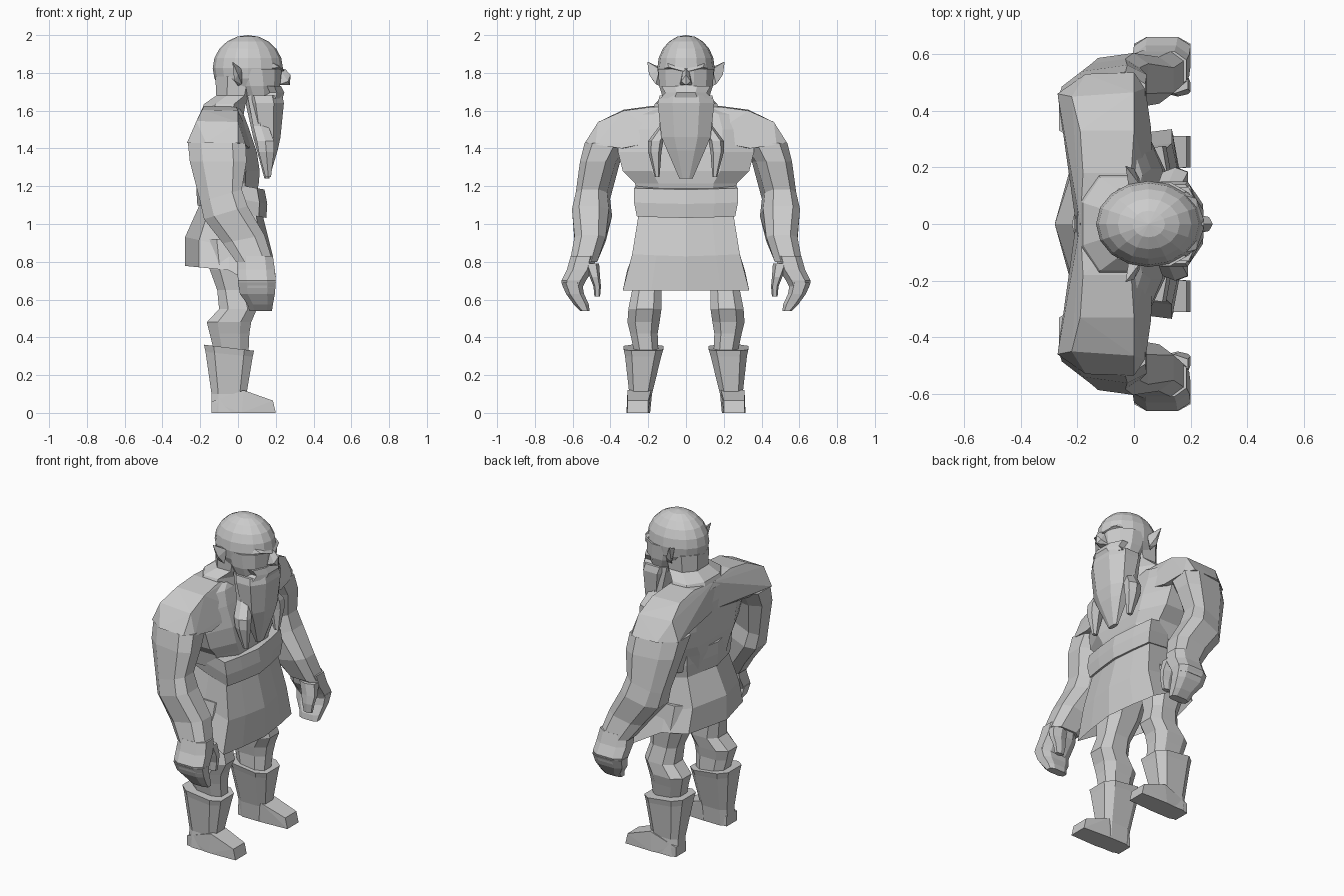
import bpy, bmesh, math
from mathutils import Vector

skin = bpy.data.materials.new("plain grey")
skin.diffuse_color = (0.6, 0.6, 0.6, 1)


def finish(name, bm, mirror):
    bmesh.ops.recalc_face_normals(bm, faces=bm.faces)
    me = bpy.data.meshes.new(name)
    bm.to_mesh(me)
    bm.free()
    me.materials.append(skin)
    ob = bpy.data.objects.new(name, me)
    bpy.context.collection.objects.link(ob)
    if mirror:
        ob.modifiers.new("Mirror", 'MIRROR').use_axis = (False, True, False)
    return ob


def loft(name, rings, n=8, p=0.8, turn=0.5, mirror=False, dirs=None, caps=True):
    """Skin stacked sections: (z, x0, x1, y0, y1, slope along x, slope along y, skew)."""
    bm = bmesh.new()
    if not dirs:
        dirs = []
        for i in range(n):
            t = (i + turn) * 2 * math.pi / n
            c, s = math.cos(t), math.sin(t)
            dirs.append((math.copysign(abs(c) ** p, c), math.copysign(abs(s) ** p, s)))
    n = len(dirs)
    mx, my = max(d[0] for d in dirs), max(d[1] for d in dirs)
    loops = []
    for z, x0, x1, y0, y1, *extra in rings:
        sx, sy, skew = (extra + [0, 0, 0])[:3]
        loop = []
        for a, b in dirs:
            dx, dy = a / mx * (x1 - x0) / 2, b / my * (y1 - y0) / 2
            loop.append(bm.verts.new(((x0 + x1) / 2 + dx, (y0 + y1) / 2 + dy + skew * dx,
                                      z + sx * dx + sy * dy)))
        loops.append(loop)
    for a, b in zip(loops, loops[1:]):
        for i in range(n):
            j = (i + 1) % n
            bm.faces.new((a[i], a[j], b[j], b[i]))
    if caps:
        bm.faces.new(loops[0])
        bm.faces.new(loops[-1])
    return finish(name, bm, mirror)


def hull(name, pts, mirror=False):
    bm = bmesh.new()
    for q in pts:
        bm.verts.new(q)
    bmesh.ops.convex_hull(bm, input=bm.verts)
    return finish(name, bm, mirror)


# Torso, tapering to the waist, with sloping shoulder yokes
loft("torso", [(1.12, -.18, .09, -.25, .25), (1.215, -.20, .11, -.27, .27),
               (1.28, -.205, .115, -.335, .335), (1.38, -.21, .10, -.36, .36),
               (1.50, -.205, .06, -.36, .36), (1.58, -.19, .03, -.32, .32),
               (1.61, -.18, .01, -.22, .22)], p=.7)
hull("shoulder", [(-.19, 0, 1.61), (0, 0, 1.61), (-.18, .18, 1.625), (-.01, .18, 1.62),
                  (-.19, .33, 1.605), (.0, .33, 1.60), (-.22, .45, 1.545), (.0, .465, 1.54),
                  (-.27, .46, 1.43), (-.17, .53, 1.43), (0, .535, 1.43), (.04, .48, 1.42),
                  (-.21, .32, 1.40), (.06, .34, 1.40), (.07, .10, 1.45), (-.205, 0, 1.45)], True)
loft("neck", [(1.58, -.20, .03, -.19, .19), (1.635, -.18, .04, -.165, .165),
              (1.68, -.115, .09, -.12, .12), (1.78, -.12, .12, -.125, .125)], p=.9)

# Head, jaw and face
bm = bmesh.new()
bmesh.ops.create_uvsphere(bm, u_segments=16, v_segments=10, radius=1)
for v in bm.verts:
    v.co = Vector((.052 + .186 * v.co.x, .152 * v.co.y, 1.825 + .175 * v.co.z))
finish("head", bm, False)
loft("jaw", [(1.66, .02, .205, -.12, .12), (1.73, -.02, .222, -.142, .142),
             (1.82, -.06, .232, -.148, .148)], n=12, p=.95)
hull("brow", [(.18, .10, 1.855), (.18, .115, 1.825), (.22, .09, 1.83), (.245, .02, 1.81),
              (.22, 0, 1.85), (.16, 0, 1.86), (.245, 0, 1.81), (.18, 0, 1.80)], True)
hull("nose", [(.22, .015, 1.82), (.22, -.015, 1.82), (.25, 0, 1.82), (.265, .025, 1.755),
              (.265, -.025, 1.755), (.278, 0, 1.79), (.21, .035, 1.735), (.21, -.035, 1.735),
              (.275, 0, 1.735)])
loft("moustache", [(1.665, .10, .235, -.135, .135), (1.695, .10, .245, -.11, .11),
                   (1.73, .10, .228, -.13, .13)], p=.9)
hull("ear", [(.02, .14, 1.82), (-.02, .14, 1.83), (.0, .14, 1.73), (.02, .16, 1.74),
             (-.03, .205, 1.86), (-.02, .175, 1.76), (.0, .195, 1.79)], True)

# Beard with a pair of hanging side locks
loft("beard", [(1.68, .03, .235, -.14, .14), (1.64, .04, .243, -.15, .15),
               (1.46, .08, .225, -.13, .13), (1.39, .10, .21, -.10, .10),
               (1.24, .14, .165, -.035, .035)], p=.85)
loft("beard_lock", [(1.68, .05, .12, .07, .13), (1.52, .08, .16, .08, .14),
                    (1.44, .10, .19, .12, .20), (1.38, .11, .19, .13, .20),
                    (1.25, .145, .175, .14, .165)], n=6, mirror=True)

# Arms, from the shoulder to the wrist
loft("arm", [(1.43, -.265, .04, .30, .525, 0, 0, .14),
             (1.33, -.255, .045, .36, .55, 0, 0, .14),
             (1.15, -.20, .02, .41, .575, .3, 0, .14), (1.06, -.18, .05, .40, .595, .3, 0, .14),
             (.92, -.08, .14, .425, .59, .2), (.80, -.01, .185, .47, .615)],
     p=.7, mirror=True)

# Cupped hands with a separate thumb
loft("palm", [(.83, 0, .185, .475, .61), (.76, -.005, .195, .49, .63),
              (.70, 0, .20, .53, .66), (.66, .01, .195, .55, .65)],
     p=.7, mirror=True)
loft("fingers", [(.69, .0, .20, .55, .66), (.63, .01, .195, .54, .635),
                 (.575, .05, .185, .515, .595), (.54, .06, .18, .51, .56)],
     p=.65, mirror=True)
loft("thumb", [(.79, .09, .19, .46, .54), (.72, .11, .20, .455, .51),
               (.67, .12, .19, .45, .49), (.615, .13, .18, .455, .485)],
     n=6, mirror=True)

# Belt and flared skirt: wide shallow-pointed front, narrower pointed back
wrap = [(1, 0), (.9, .55), (.78, 1), (0, .93), (-.68, .8), (-1, 0),
        (-.68, -.8), (0, -.93), (.78, -1), (.9, -.55)]
loft("belt", [(1.065, -.215, .15, -.26, .26, -.18), (1.14, -.22, .155, -.275, .275, -.18),
              (1.215, -.22, .14, -.275, .275, -.18)], dirs=wrap)
skirt = loft("skirt", [(1.08, -.20, .13, -.25, .25, -.18), (.88, -.28, .185, -.285, .285, -.22),
                       (.71, -.28, .185, -.335, .335, -.29)], dirs=wrap, caps=False)
# Hem stays high along the sides and back, and drops only at the front
for v in skirt.data.vertices:
    if v.co.z < .8 and v.co.x < .1:
        v.co.z = .75 - .1 * v.co.x
    elif v.co.z < .8:
        v.co.z = .648

# Legs with bent knees
loft("leg", [(.92, -.18, .10, .03, .27), (.76, -.15, .07, .09, .295),
             (.65, -.11, .07, .13, .285), (.55, -.10, .10, .13, .305),
             (.48, -.165, .07, .14, .31), (.42, -.15, .06, .15, .295),
             (.30, -.12, .055, .145, .27)], n=8, p=.75, mirror=True)

# Boots: flared cuff, shaft and wedge foot
loft("boot_shaft", [(.345, -.18, .085, .12, .33, -.12), (.31, -.172, .078, .13, .323, -.1),
                    (.10, -.14, .045, .18, .30), (0, -.14, .045, .19, .31)],
     p=.55, mirror=True)
hull("boot_foot", [(x, y, z) for x, y0, y1, z in
                   ((-.14, .20, .30, 0), (-.14, .20, .30, .06), (.03, .185, .31, .12),
                    (.02, .19, .315, 0), (.185, .20, .31, .065), (.20, .20, .31, 0))
                   for y in (y0, y1)], True)
